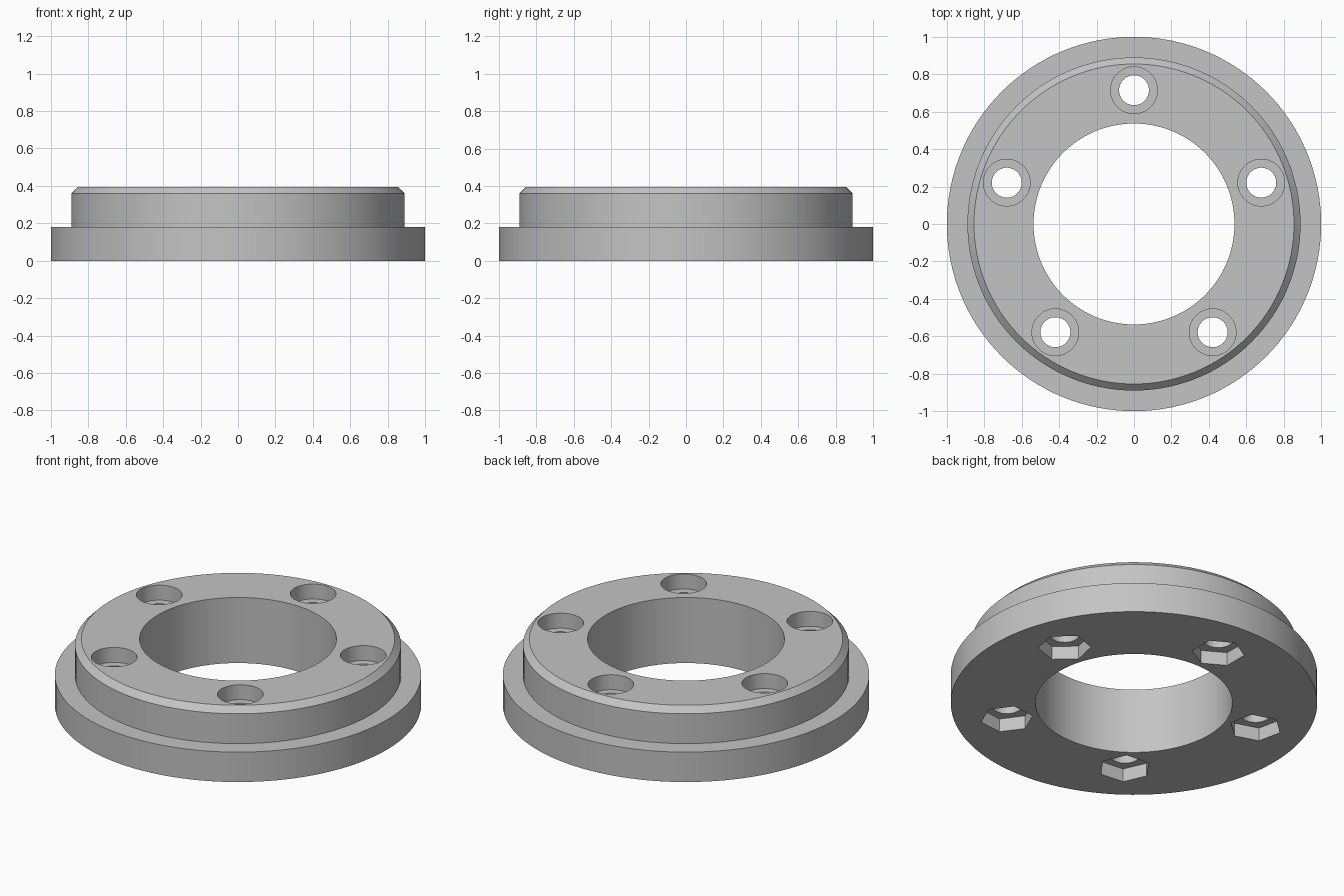
import bpy, bmesh
from math import cos, sin, pi, radians
from mathutils import Matrix

cube = bpy.data.objects.get("Cube")
if cube:
    bpy.data.objects.remove(cube, do_unlink=True)

BOLTS, BOLT_CIRCLE = 5, 0.715
HEIGHT = 0.395

# Plain grey finish
grey = bpy.data.materials.new("plain grey")
grey.use_nodes = True
colour = (0.55, 0.55, 0.55, 1)
grey.diffuse_color = colour
grey.node_tree.nodes["Principled BSDF"].inputs["Base Color"].default_value = colour


def make_object(name, bm):
    bmesh.ops.recalc_face_normals(bm, faces=bm.faces)
    mesh = bpy.data.meshes.new(name)
    bm.to_mesh(mesh)
    bm.free()
    mesh.materials.append(grey)
    obj = bpy.data.objects.new(name, mesh)
    bpy.context.collection.objects.link(obj)
    return obj


def lathe(name, profile, steps):
    """Revolve a closed (radius, z) profile into a ring."""
    bm = bmesh.new()
    rings = [[bm.verts.new((r * cos(a), r * sin(a), z)) for r, z in profile]
             for a in (2 * pi * i / steps for i in range(steps))]
    n = len(profile)
    for i in range(steps):
        here, there = rings[i], rings[(i + 1) % steps]
        for j in range(n):
            k = (j + 1) % n
            bm.faces.new((here[j], there[j], there[k], here[k]))
    return make_object(name, bm)


def bolt_cutter(name, radius, sides, bottom, top):
    """One prism per bolt position, each with a corner pointing outward."""
    bm = bmesh.new()
    for i in range(BOLTS):
        place = (Matrix.Rotation(radians(90) + 2 * pi * i / BOLTS, 4, 'Z')
                 @ Matrix.Translation((BOLT_CIRCLE, 0, 0)))
        rims = [[bm.verts.new(place @ Matrix.Translation(
                    (radius * cos(2 * pi * s / sides), radius * sin(2 * pi * s / sides), z)).translation)
                 for s in range(sides)] for z in (bottom, top)]
        for rim in rims:
            bm.faces.new(rim)
        for s in range(sides):
            t = (s + 1) % sides
            bm.faces.new((rims[0][s], rims[0][t], rims[1][t], rims[1][s]))
    obj = make_object(name, bm)
    obj.hide_render = True
    return obj


# Stepped flange ring: wide base, narrower collar with a chamfered top edge
flange = lathe("flange_ring", [(0.537, 0), (1, 0), (1, 0.18), (0.89, 0.18),
                               (0.89, 0.36), (0.855, HEIGHT), (0.537, HEIGHT)], 128)

# Bolt holes, round recesses above and hexagonal nut pockets below
cutters = [bolt_cutter("bolt_hole_cutter", 0.08, 48, -0.1, 0.5),
           bolt_cutter("bolt_head_recess_cutter", 0.125, 48, HEIGHT - 0.09, 0.5),
           bolt_cutter("nut_pocket_cutter", 0.144, 6, -0.1, 0.08)]

bpy.ops.object.select_all(action='DESELECT')
bpy.context.view_layer.objects.active = flange
flange.select_set(True)
for cutter in cutters:
    mod = flange.modifiers.new(cutter.name, 'BOOLEAN')
    mod.operation, mod.solver, mod.object = 'DIFFERENCE', 'EXACT', cutter
    bpy.ops.object.modifier_apply(modifier=mod.name)
    bpy.data.objects.remove(cutter, do_unlink=True)

bpy.ops.object.shade_smooth_by_angle(angle=radians(30))
